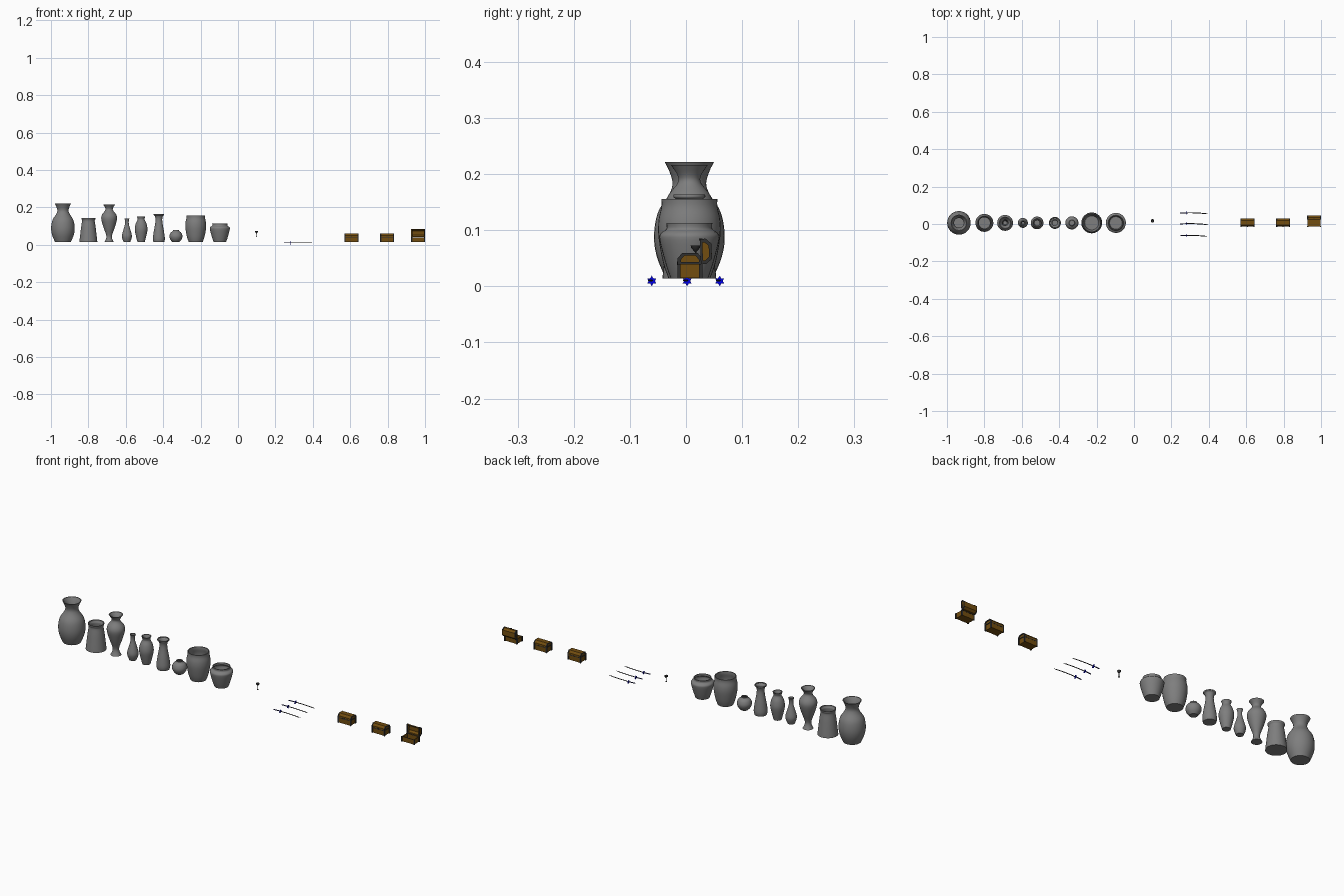
import bpy, bmesh, math
from mathutils import Vector, Matrix

if "Cube" in bpy.data.objects:
    bpy.data.objects.remove(bpy.data.objects["Cube"])


def mat(name, r, g, b):
    m = bpy.data.materials.new(name)
    m.diffuse_color = (r, g, b, 1)
    m.use_nodes = True
    m.node_tree.nodes["Principled BSDF"].inputs["Base Color"].default_value = m.diffuse_color
    return m


CLAY = mat("dark_clay", 0.21, 0.21, 0.21)
WOOD = mat("wood", 0.17, 0.075, 0.005)
IRON = mat("dark_trim", 0.03, 0.03, 0.03)
BLUE = mat("blue", 0.0, 0.0, 0.8)
NAVY = mat("navy_wrap", 0.01, 0.01, 0.08)


def finish(bm, name, material=None, smooth=False):
    bmesh.ops.recalc_face_normals(bm, faces=bm.faces)
    me = bpy.data.meshes.new(name)
    bm.to_mesh(me)
    bm.free()
    ob = bpy.data.objects.new(name, me)
    bpy.context.collection.objects.link(ob)
    if material:
        me.materials.append(material)
    if smooth:
        bpy.ops.object.select_all(action='DESELECT')
        ob.select_set(True)
        bpy.context.view_layer.objects.active = ob
        bpy.ops.object.shade_smooth_by_angle(angle=math.radians(40))
    return ob


def spline(pts, n=4):
    # smooth curve through the (radius, height) points
    p = [Vector(pts[0])] + [Vector(q) for q in pts] + [Vector(pts[-1])]
    out = []
    for i in range(1, len(p) - 2):
        a, b, c, d = p[i - 1:i + 3]
        for k in range(n):
            t = k / n
            out.append(0.5 * (2 * b + (c - a) * t + (2 * a - 5 * b + 4 * c - d) * t * t
                              + (3 * b - a - 3 * c + d) * t ** 3))
    return out + [p[-1]]


def lathe(name, loc, prof, material=None, segs=32):
    bm = bmesh.new()
    rings = []
    for r, z in prof:
        if r < 1e-5:
            rings.append([bm.verts.new((loc[0], loc[1], loc[2] + z))] * segs)
        else:
            rings.append([bm.verts.new((loc[0] + r * math.cos(2 * math.pi * i / segs),
                                        loc[1] + r * math.sin(2 * math.pi * i / segs),
                                        loc[2] + z)) for i in range(segs)])
    for a, b in zip(rings, rings[1:]):
        for i in range(segs):
            j = (i + 1) % segs
            bm.faces.new(list(dict.fromkeys((a[i], a[j], b[j], b[i]))))
    return finish(bm, name, material, True)


def vase(name, x, pts):
    # outer wall, rim, then inner wall down to a floor
    t = 0.004
    outer = [(p.x, p.y * 0.985) for p in spline(pts)]
    inner = [(max(r - t, 0.003), z) for r, z in reversed(outer) if z > 0.006]
    lathe(name, (x, 0.006, 0.0135), [(0, 0)] + outer + inner + [(0, inner[-1][1])], CLAY)


vase("tall_wide_vase", -0.936, [(.042, 0), (.058, .04), (.063, .078), (.056, .12), (.036, .153),
                                (.030, .173), (.036, .195), (.044, .211)])
vase("tapered_pot", -0.80, [(.048, 0), (.046, .02), (.039, .08), (.034, .115), (.037, .125), (.038, .132)])
vase("footed_vase", -0.689, [(.025, 0), (.016, .02), (.016, .04), (.030, .08), (.042, .125), (.038, .15),
                             (.021, .173), (.021, .187), (.033, .206)])
vase("small_bottle", -0.594, [(.017, 0), (.025, .022), (.026, .04), (.018, .07), (.011, .095),
                              (.010, .115), (.014, .130)])
vase("oval_vase", -0.518, [(.019, 0), (.028, .035), (.034, .07), (.029, .10), (.019, .121),
                          (.019, .130), (.023, .141)])
vase("slender_vase", -0.423, [(.029, 0), (.032, .02), (.027, .06), (.020, .10), (.018, .125),
                              (.022, .142), (.028, .147), (.028, .152)])
vase("round_pot", -0.332, [(.018, 0), (.030, .015), (.035, .033), (.029, .051), (.018, .060), (.016, .066)])
vase("barrel_pot", -0.226, [(.037, 0), (.047, .03), (.055, .075), (.055, .105), (.050, .130), (.050, .144)])
vase("wide_jar", -0.097, [(.033, 0), (.043, .03), (.053, .070), (.051, .082), (.041, .090), (.041, .101)])

# goblet
lathe("goblet", (0.099, 0.017, 0.041),
      [(0, 0), (.004, 0), (.0035, .002), (.0013, .004), (.0013, .020), (.004, .023), (.0075, .027),
       (.009, .032), (.008, .032), (.006, .028), (0, .024)], IRON, 16)


def sweep(name, x0, x1, y, z, hw, hh, material=None, tip=False, n=8):
    # bar along x with the gentle bend of the sword
    bm = bmesh.new()
    rows = []
    for i in range(n + 1):
        x = x0 + (x1 - x0) * i / n
        s = (x - 0.30) / 0.095
        c = y - 0.006 * s * s
        k = 0.1 if tip and i == n else 1
        rows.append([bm.verts.new((x, c + a * hw * k, z + b * hh * k))
                     for a, b in ((1, 0), (.3, 1), (-1, .4), (-1, -.4), (.3, -1))])
    for a, b in zip(rows, rows[1:]):
        for i in range(5):
            j = (i + 1) % 5
            bm.faces.new((a[i], a[j], b[j], b[i]))
    bm.faces.new(rows[0])
    bm.faces.new(rows[-1])
    finish(bm, name, material)


# three curved swords with star guards
for k, y in enumerate((-0.061, 0.002, 0.060), 1):
    z = 0.0095
    sweep(f"sword_blade_{k}", 0.281, 0.397, y, z + .001, 0.0024, 0.0017, IRON, True)
    sweep(f"sword_grip_{k}", 0.245, 0.279, y, z + .001, 0.0024, 0.0024, NAVY, n=4)
    bm = bmesh.new()
    star = []
    for i in range(12):
        a = math.pi * i / 6 + math.pi / 6
        r = 0.0095 if i % 2 == 0 else 0.0055
        star.append(bm.verts.new((0.279, y + r * math.cos(a), z + r * math.sin(a))))
    f = bm.faces.new(star)
    g = bmesh.ops.extrude_face_region(bm, geom=[f])
    bmesh.ops.translate(bm, vec=(0.002, 0, 0), verts=[v for v in g['geom'] if isinstance(v, bmesh.types.BMVert)])
    finish(bm, f"sword_guard_{k}", BLUE)


def tray(name, prof, hx, mtx):
    # hollow trough: profile in (y, z) extruded in x, open side between last and first point
    bm = bmesh.new()
    a, b = [[bm.verts.new((x, y, z)) for y, z in prof] for x in (-hx, hx)]
    for i in range(len(prof) - 1):
        bm.faces.new((a[i], a[i + 1], b[i + 1], b[i]))
    bm.faces.new(a)
    bm.faces.new(b)
    bmesh.ops.recalc_face_normals(bm, faces=bm.faces)
    bm.transform(mtx)
    ob = finish(bm, name, WOOD)
    m = ob.modifiers.new("walls", 'SOLIDIFY')
    m.thickness = 0.003
    m.offset = 0


def frame(name, outer, inner, x0, x1, mtx):
    # end frame: ring between two matching outlines, thick in x
    bm = bmesh.new()
    o0, i0, i1, o1 = [[bm.verts.new((x, y, z)) for y, z in pr]
                      for x, pr in ((x0, outer), (x0, inner), (x1, inner), (x1, outer))]
    for p, q in ((o0, i0), (i0, i1), (i1, o1), (o1, o0)):
        for i in range(len(outer)):
            j = (i + 1) % len(outer)
            bm.faces.new((p[i], p[j], q[j], q[i]))
    bm.transform(mtx)
    finish(bm, name, IRON)


def box(name, size, loc, mtx, material=IRON):
    bm = bmesh.new()
    bmesh.ops.create_cube(bm, size=1)
    bm.transform(mtx @ Matrix.Translation(loc) @ Matrix.Diagonal((*size, 1)))
    finish(bm, name, material)


BODY = [(-.020, .026), (-.020, .002), (.020, .002), (.020, .026)]
LID = [(.020, 0), (.020, .009), (.012, .019), (-.012, .019), (-.020, .009), (-.020, 0)]
LID_OUT = [(.0225, 0), (.0225, .010), (.0135, .020), (-.0135, .020), (-.0225, .010), (-.0225, 0)]
LID_IN = [(.016, .004), (.016, .008), (.010, .015), (-.010, .015), (-.016, .008), (-.016, .004)]

# three chests, the last one open
for k, (x, opened) in enumerate(((0.607, 0), (0.797, 0), (0.963, 1)), 1):
    base = Matrix.Translation((x, 0.007, 0.0135))
    lid = base @ Matrix.Translation((0, 0, 0.026))
    if opened:
        lid = (base @ Matrix.Translation((0, .0195, .026)) @ Matrix.Rotation(math.radians(-88), 4, 'X')
               @ Matrix.Translation((0, -.0225, 0)))
    tray(f"chest_body_{k}", BODY, 0.033, base)
    tray(f"chest_lid_{k}", LID, 0.033, lid)
    for s, side in ((-1, "left"), (1, "right")):
        x0, x1 = s * 0.031, s * 0.0368
        frame(f"chest_lid_frame_{side}_{k}", LID_OUT, LID_IN, x0, x1, lid)
        for t, where in ((-1, "front"), (1, "back")):
            box(f"chest_{where}_{side}_post_{k}", (.0058, .006, .026), (s * .0339, t * .0195, .013), base)
    for s in (-1, 1):
        box(f"chest_body_rail_{k}", (.062, .003, .002), (0, s * .0202, .025), base)
        box(f"chest_lid_rail_{k}", (.062, .003, .0015), (0, s * .0202, .0008), lid)
    box(f"chest_lock_{k}", (.006, .003, .006), (0, -.0215, .0015), lid)
